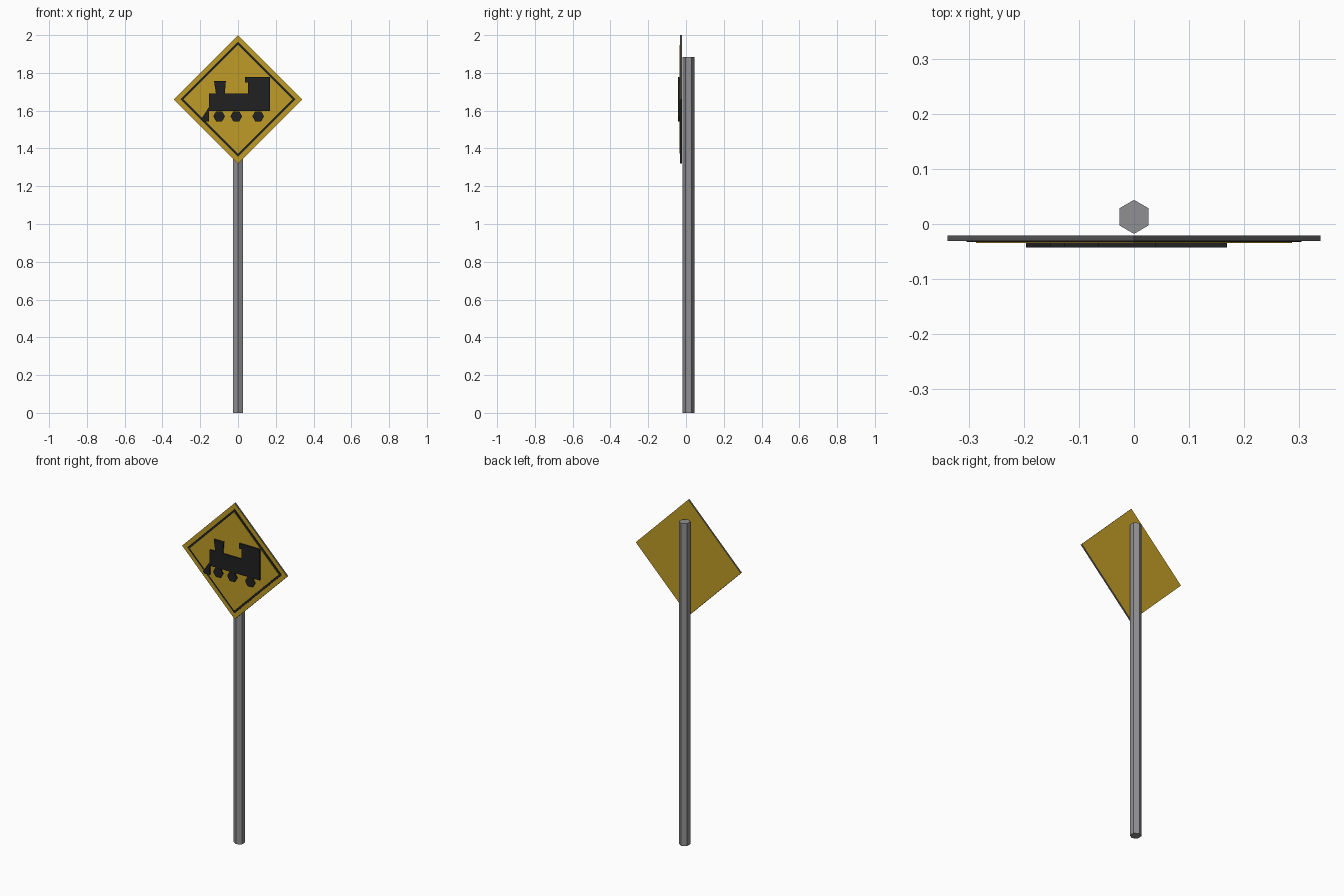
import bpy, bmesh
from math import cos, sin, pi, radians

cube = bpy.data.objects.get("Cube")
if cube:
    bpy.data.objects.remove(cube, do_unlink=True)


def material(name, rgb):
    m = bpy.data.materials.new(name)
    m.use_nodes = True
    m.diffuse_color = (*rgb, 1)
    m.node_tree.nodes["Principled BSDF"].inputs["Base Color"].default_value = (*rgb, 1)
    return m


YELLOW = material("sign yellow", (0.52, 0.33, 0.02))
BLACK = material("sign black", (0.015, 0.015, 0.015))
EDGE = material("dark edge grey", (0.10, 0.10, 0.10))
STEEL = material("post grey", (0.28, 0.28, 0.29))

SIGN_Z = 1.66


def plate(name, outline, front, back, face_mat, edge_mat=None):
    """Extrude an x-z outline from y=front to y=back."""
    bm = bmesh.new()
    face = bm.faces.new([bm.verts.new((x, front, z)) for x, z in outline])
    new = bmesh.ops.extrude_face_region(bm, geom=[face])["geom"]
    moved = [v for v in new if isinstance(v, bmesh.types.BMVert)]
    bmesh.ops.translate(bm, verts=moved, vec=(0, back - front, 0))
    bmesh.ops.recalc_face_normals(bm, faces=bm.faces)
    for f in bm.faces:
        f.material_index = 1 if edge_mat and abs(f.normal.y) < 0.5 else 0
    me = bpy.data.meshes.new(name)
    bm.to_mesh(me)
    bm.free()
    me.materials.append(face_mat)
    if edge_mat:
        me.materials.append(edge_mat)
    ob = bpy.data.objects.new(name, me)
    bpy.context.collection.objects.link(ob)
    return ob


def ring(sides, r, cx, cz):
    return [(cx + r * cos(2 * pi * i / sides), cz + r * sin(2 * pi * i / sides))
            for i in range(sides)]


# Six-sided post
bpy.ops.mesh.primitive_cylinder_add(vertices=6, radius=0.031, depth=1.885,
                                    location=(0, 0.013, 0.9425))
post = bpy.context.object
post.name = "post"
post.data.materials.append(STEEL)

# Diamond board, border and inner panel stacked forwards
plate("sign_board", ring(4, 0.34, 0, SIGN_Z), -0.031, -0.021, YELLOW, EDGE)
plate("border_plate", ring(4, 0.305, 0, SIGN_Z), -0.033, -0.031, BLACK)
plate("inner_panel", ring(4, 0.288, 0, SIGN_Z), -0.035, -0.033, YELLOW)

# Locomotive silhouette: boiler, chimney, cab and front guard in one outline
loco = [(-0.153, 1.60), (-0.153, 1.69), (-0.117, 1.69), (-0.127, 1.758),
        (-0.064, 1.758), (-0.07, 1.69), (0.053, 1.69), (0.053, 1.748),
        (0.038, 1.748), (0.038, 1.778), (0.17, 1.778), (0.17, 1.597),
        (-0.153, 1.597)]
plate("locomotive_body", loco, -0.043, -0.035, BLACK)
guard = [(-0.153, 1.62), (-0.197, 1.552), (-0.188, 1.543), (-0.153, 1.543)]
plate("front_guard", guard, -0.043, -0.035, BLACK)

# Wheels
for i, x in enumerate((-0.1, -0.009, 0.107)):
    plate(f"wheel_{i + 1}", ring(6, 0.031, x, 1.57), -0.043, -0.035, BLACK)
